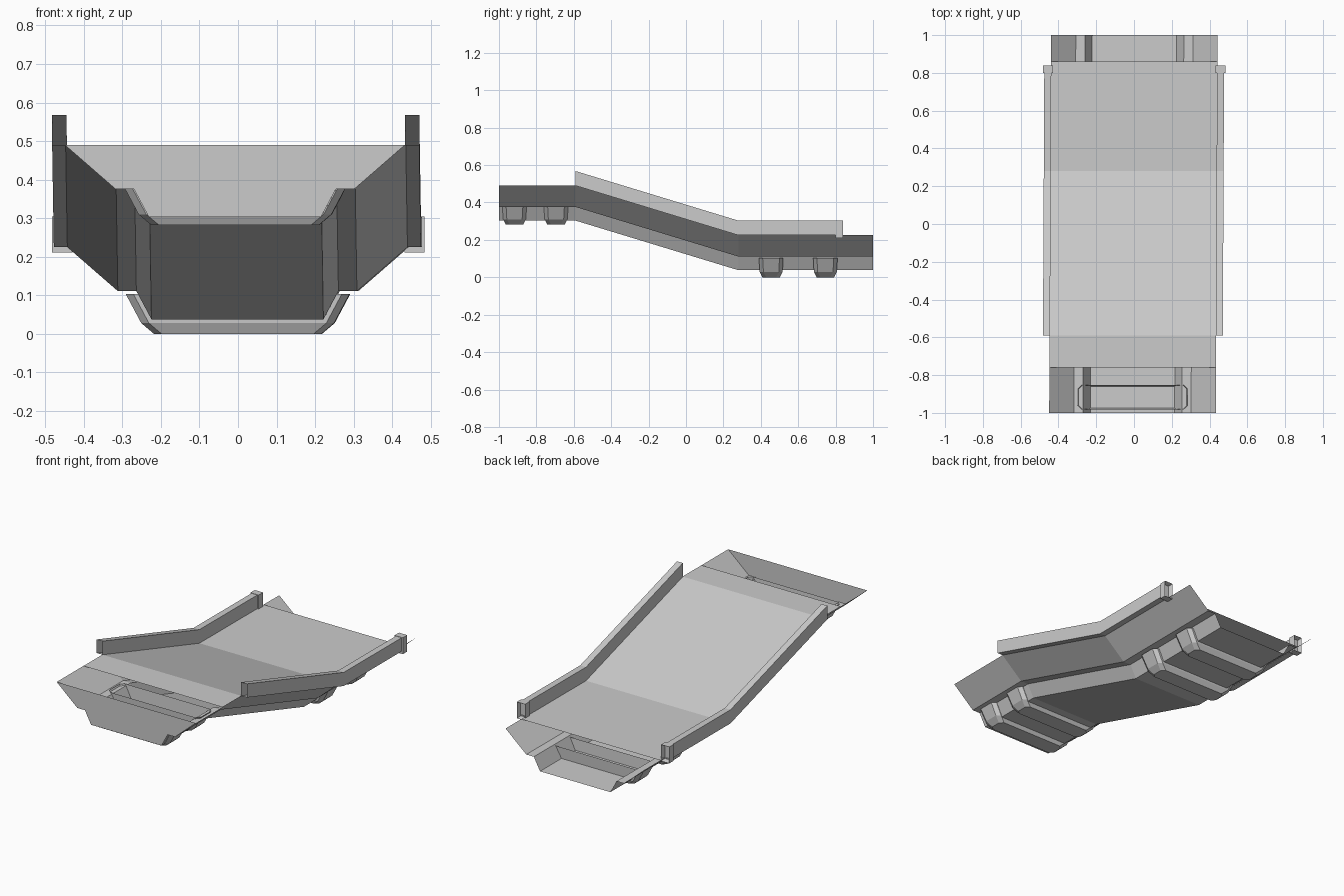
import bpy, bmesh

if "Cube" in bpy.data.objects:
    bpy.data.objects.remove(bpy.data.objects["Cube"], do_unlink=True)

# One plain grey for everything
grey = bpy.data.materials.new("plain grey")
grey.use_nodes = True
COLOUR = (0.6, 0.6, 0.6, 1)
grey.diffuse_color = COLOUR
grey.node_tree.nodes["Principled BSDF"].inputs["Base Color"].default_value = COLOUR

# Height of the deck line along the length: upper flat, ramp, lower flat
BEND_A, BEND_B = -0.59, 0.28
HIGH, LOW = 0.49, 0.225


def deck_z(y):
    t = min(max((y - BEND_A) / (BEND_B - BEND_A), 0), 1)
    return HIGH + (LOW - HIGH) * t


def finish(name, bm):
    # The whole piece is very slightly skewed sideways along its length
    for v in bm.verts:
        v.co.x += 0.005 * v.co.y - 0.003
    mesh = bpy.data.meshes.new(name)
    bm.to_mesh(mesh)
    bm.free()
    mesh.materials.append(grey)
    obj = bpy.data.objects.new(name, mesh)
    bpy.context.collection.objects.link(obj)
    return obj


def bridge(bm, rings, closed):
    for a, b in zip(rings, rings[1:]):
        n = len(a)
        for i in range(n if closed else n - 1):
            j = (i + 1) % n
            bm.faces.new((a[i], a[j], b[j], b[i]))


def sweep(profile, start, end, closed=False):
    """Run an x/z profile along the bent deck line."""
    bm = bmesh.new()
    rings = [[bm.verts.new((x, y, deck_z(y) + z)) for x, z in profile]
             for y in (start, BEND_A, BEND_B, end) if y != BEND_A or start < BEND_A or y == start]
    if start == BEND_A:
        bmesh.ops.delete(bm, geom=rings.pop(0), context='VERTS')
    bridge(bm, rings, closed)
    return bm, rings


# Open trough under the deck, with a bulkhead at the front only
half = [(0.441, 0), (0.31, -0.114), (0.262, -0.114), (0.223, -0.187)]
trough = half + [(-x, z) for x, z in reversed(half)]
bm, rings = sweep(trough, -1, 1)
bm.faces.new(list(reversed(rings[0])))
finish("trough", bm)

# Deck sheet, short of both ends
bm, rings = sweep([(-0.441, 0), (0.441, 0)], -0.76, 0.86)
finish("deck", bm)

for side, label in ((1, "left"), (-1, "right")):
    # Hollow side rail, open at the front
    lo, hi = sorted((side * 0.439, side * 0.476))
    bm, rings = sweep([(lo, 0), (lo, 0.078), (hi, 0.078), (hi, 0)], BEND_A, 0.82, True)
    finish(label + "_rail", bm)

    # Rail end socket with a recessed back
    bm = bmesh.new()
    bmesh.ops.create_cube(bm, size=1)
    for v in bm.verts:
        v.co.x = side * 0.457 + v.co.x * 0.052
        v.co.y = 0.82 + v.co.y * 0.04
        v.co.z = 0.258 + v.co.z * 0.094
    back = [f for f in bm.faces if f.normal.y > 0.9]
    bmesh.ops.inset_region(bm, faces=back, thickness=0.01)
    bmesh.ops.translate(bm, verts=back[0].verts, vec=(0, -0.025, 0))
    finish(label + "_rail_socket", bm)


def cross_rib(name, y, base):
    """Open-topped tapered tray with clipped corners."""
    bm = bmesh.new()
    rings = []
    for hx, hy, z in ((0.217, 0.047, 0), (0.25, 0.061, 0.028), (0.29, 0.065, 0.103)):
        c = 0.02
        quarter = [(hx, hy - c), (hx - c, hy)]
        outline = (quarter + [(-a, b) for a, b in reversed(quarter)]
                   + [(-a, -b) for a, b in quarter]
                   + [(a, -b) for a, b in reversed(quarter)])
        rings.append([bm.verts.new((a, y + b, base + z)) for a, b in outline])
    bridge(bm, rings, True)
    bm.faces.new(list(reversed(rings[0])))
    finish(name, bm)


# Four ribs: a pair under each flat stretch
for label, centres, base in (("front", (-0.917, -0.695), 0.282),
                             ("back", (0.455, 0.745), 0.0)):
    for n, y in enumerate(centres, 1):
        cross_rib(f"{label}_rib_{n}", y, base)
